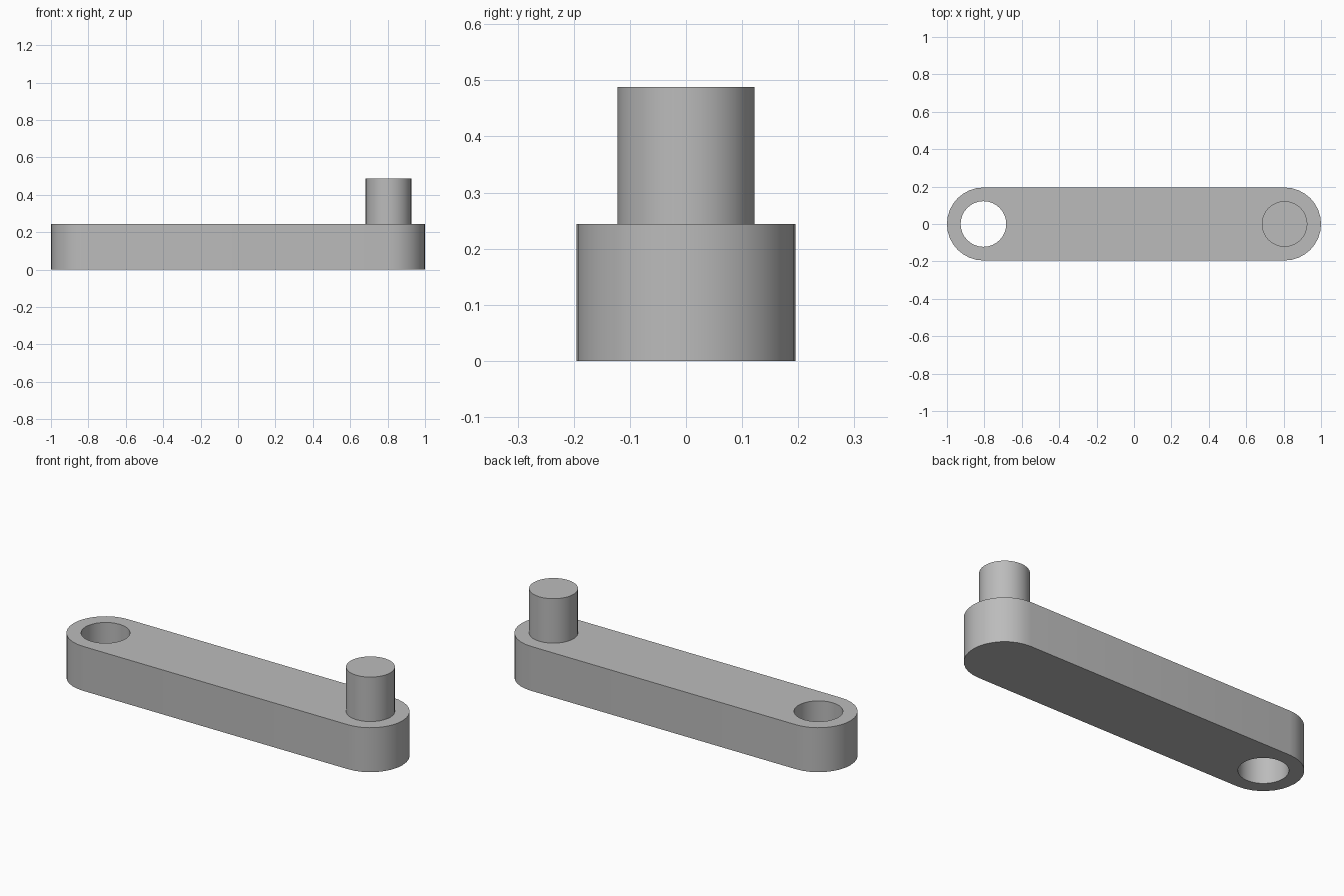
import bpy
import bmesh
import math

if "Cube" in bpy.data.objects:
    bpy.data.objects.remove(bpy.data.objects["Cube"], do_unlink=True)

HEIGHT = 0.244       # arm thickness, also the height of the pin above it
END_RADIUS = 0.195   # rounded ends of the arm
BORE_RADIUS = 0.122  # hole and pin
REACH = 1 - END_RADIUS
SIDES = 32

grey = bpy.data.materials.new("plain grey")
grey.use_nodes = True
colour = (0.5, 0.5, 0.5, 1)
grey.diffuse_color = colour
grey.node_tree.nodes["Principled BSDF"].inputs["Base Color"].default_value = colour


def arc(cx, radius, start, sweep, steps):
    return [(cx + radius * math.cos(start + sweep * i / steps),
             radius * math.sin(start + sweep * i / steps)) for i in range(steps + 1)]


def extruded(name, loops, bottom, top):
    """Fill the closed loops (inner ones become holes) and extrude upward."""
    bm = bmesh.new()
    edges = []
    for loop in loops:
        verts = [bm.verts.new((x, y, bottom)) for x, y in loop]
        edges += [bm.edges.new((a, b)) for a, b in zip(verts, verts[1:] + verts[:1])]
    bmesh.ops.triangle_fill(bm, edges=edges, use_beauty=True, normal=(0, 0, 1))
    result = bmesh.ops.extrude_face_region(bm, geom=bm.faces[:], use_keep_orig=True)
    raised = [g for g in result["geom"] if isinstance(g, bmesh.types.BMVert)]
    bmesh.ops.translate(bm, verts=raised, vec=(0, 0, top - bottom))
    bmesh.ops.recalc_face_normals(bm, faces=bm.faces[:])
    mesh = bpy.data.meshes.new(name)
    bm.to_mesh(mesh)
    bm.free()
    mesh.materials.append(grey)
    obj = bpy.data.objects.new(name, mesh)
    bpy.context.collection.objects.link(obj)
    bpy.ops.object.select_all(action="DESELECT")
    obj.select_set(True)
    bpy.context.view_layer.objects.active = obj
    bpy.ops.object.shade_smooth_by_angle(angle=math.radians(30))
    return obj


# Arm with rounded ends and a through hole
outline = (arc(REACH, END_RADIUS, -math.pi / 2, math.pi, SIDES // 2)
           + arc(-REACH, END_RADIUS, math.pi / 2, math.pi, SIDES // 2))
hole = arc(-REACH, BORE_RADIUS, 0, math.tau, SIDES)[:-1]
extruded("crank_arm", [outline, hole], 0, HEIGHT)

# Upright pin at the other end
pin = arc(REACH, BORE_RADIUS, 0, math.tau, SIDES)[:-1]
extruded("crank_pin", [pin], HEIGHT, 2 * HEIGHT)
